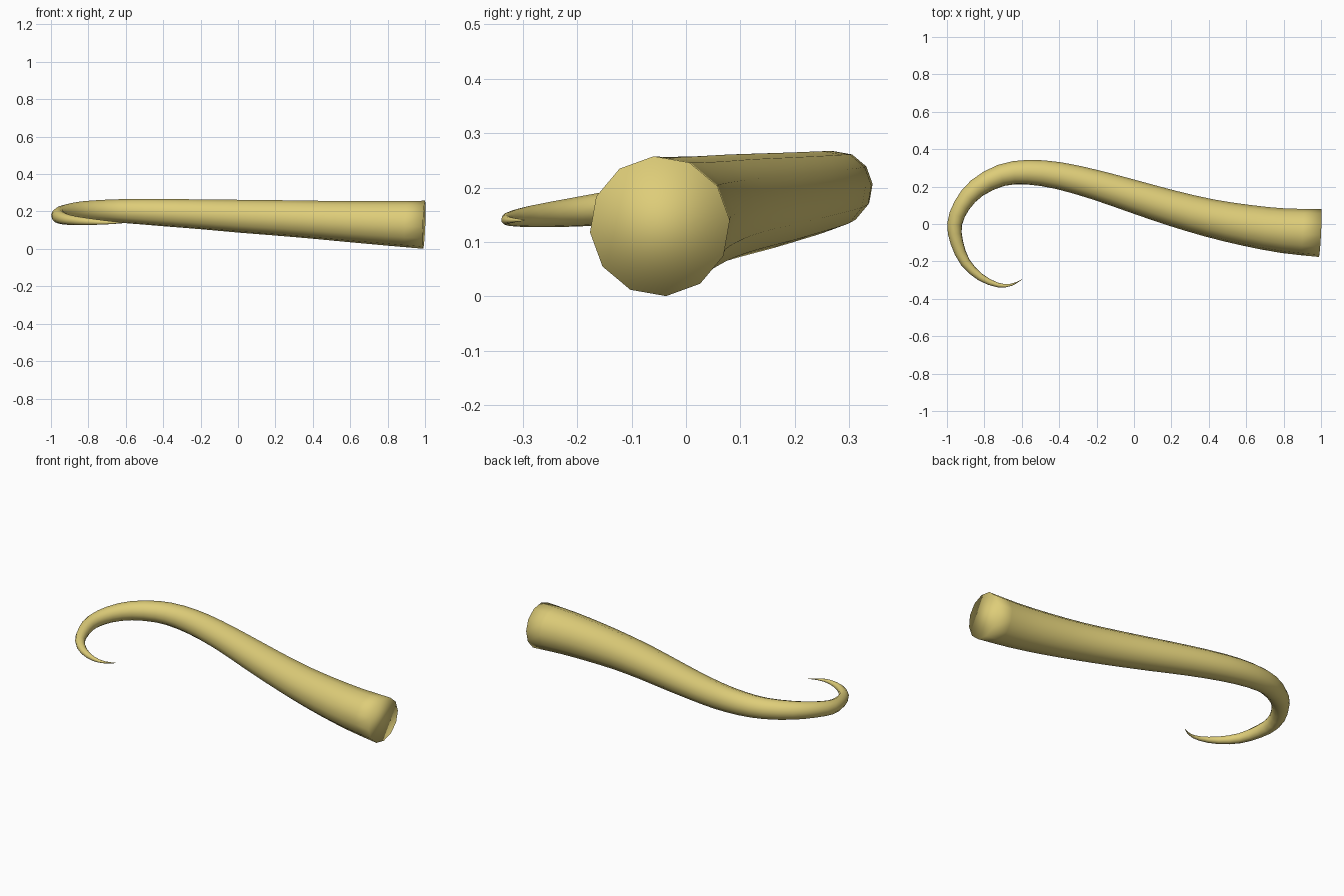
import bpy, bmesh, math
from mathutils import Vector

if "Cube" in bpy.data.objects:
    bpy.data.objects.remove(bpy.data.objects["Cube"])

# Centre line and thickness, root to tip: x, y, z, radius
PATH = [
    (0.995, -0.048, 0.129, 0.129), (0.8, -0.036, 0.137, 0.120), (0.6, -0.007, 0.146, 0.111),
    (0.4, 0.033, 0.156, 0.102), (0.2, 0.086, 0.166, 0.095), (0.0, 0.147, 0.175, 0.088),
    (-0.2, 0.208, 0.185, 0.080), (-0.4, 0.258, 0.194, 0.073), (-0.57, 0.277, 0.201, 0.066),
    (-0.71, 0.260, 0.204, 0.059), (-0.84, 0.192, 0.202, 0.052), (-0.92, 0.100, 0.193, 0.045),
    (-0.959, 0.0, 0.179, 0.040), (-0.947, -0.100, 0.167, 0.034), (-0.902, -0.205, 0.155, 0.027),
    (-0.82, -0.285, 0.147, 0.020), (-0.725, -0.327, 0.142, 0.012), (-0.655, -0.325, 0.140, 0.006),
    (-0.600, -0.297, 0.140, 0.001),
]
SIDES, STEPS = 12, 2


def catmull(p0, p1, p2, p3, t):
    return 0.5 * (2 * p1 + (p2 - p0) * t + (2 * p0 - 5 * p1 + 4 * p2 - p3) * t * t
                  + (3 * p1 - p0 - 3 * p2 + p3) * t ** 3)


def resample(points, steps):
    p = [Vector(q) for q in points]
    p = [2 * p[0] - p[1]] + p + [2 * p[-1] - p[-2]]
    out = [catmull(*p[i:i + 4], s / steps) for i in range(len(p) - 3) for s in range(steps)]
    return out + [p[-2]]


# Sweep a twelve-sided ring along the curve
samples = resample(PATH, STEPS)
bm = bmesh.new()
rings = []
for i, s in enumerate(samples):
    a, b = samples[max(i - 1, 0)], samples[min(i + 1, len(samples) - 1)]
    tangent = (b.xyz - a.xyz).normalized()
    side = tangent.cross(Vector((0, 0, 1))).normalized()
    up = side.cross(tangent)
    ring = []
    for k in range(SIDES):
        ang = math.radians(95) + math.tau * k / SIDES
        ring.append(bm.verts.new(s.xyz + s.w * (math.cos(ang) * side + math.sin(ang) * up)))
    rings.append(ring)
for r0, r1 in zip(rings, rings[1:]):
    for k in range(SIDES):
        n = (k + 1) % SIDES
        bm.faces.new((r0[k], r0[n], r1[n], r1[k]))

# Flat root cap and closed tip
bm.faces.new(rings[0])
bm.faces.new(rings[-1])
bmesh.ops.recalc_face_normals(bm, faces=bm.faces)
for f in bm.faces:
    f.smooth = True

mesh = bpy.data.meshes.new("tentacle")
bm.to_mesh(mesh)
bm.free()
tentacle = bpy.data.objects.new("tentacle", mesh)
bpy.context.collection.objects.link(tentacle)

mat = bpy.data.materials.new("pale_yellow")
mat.diffuse_color = (0.73, 0.61, 0.19, 1)
mat.use_nodes = True
mat.node_tree.nodes["Principled BSDF"].inputs["Base Color"].default_value = mat.diffuse_color
mesh.materials.append(mat)
